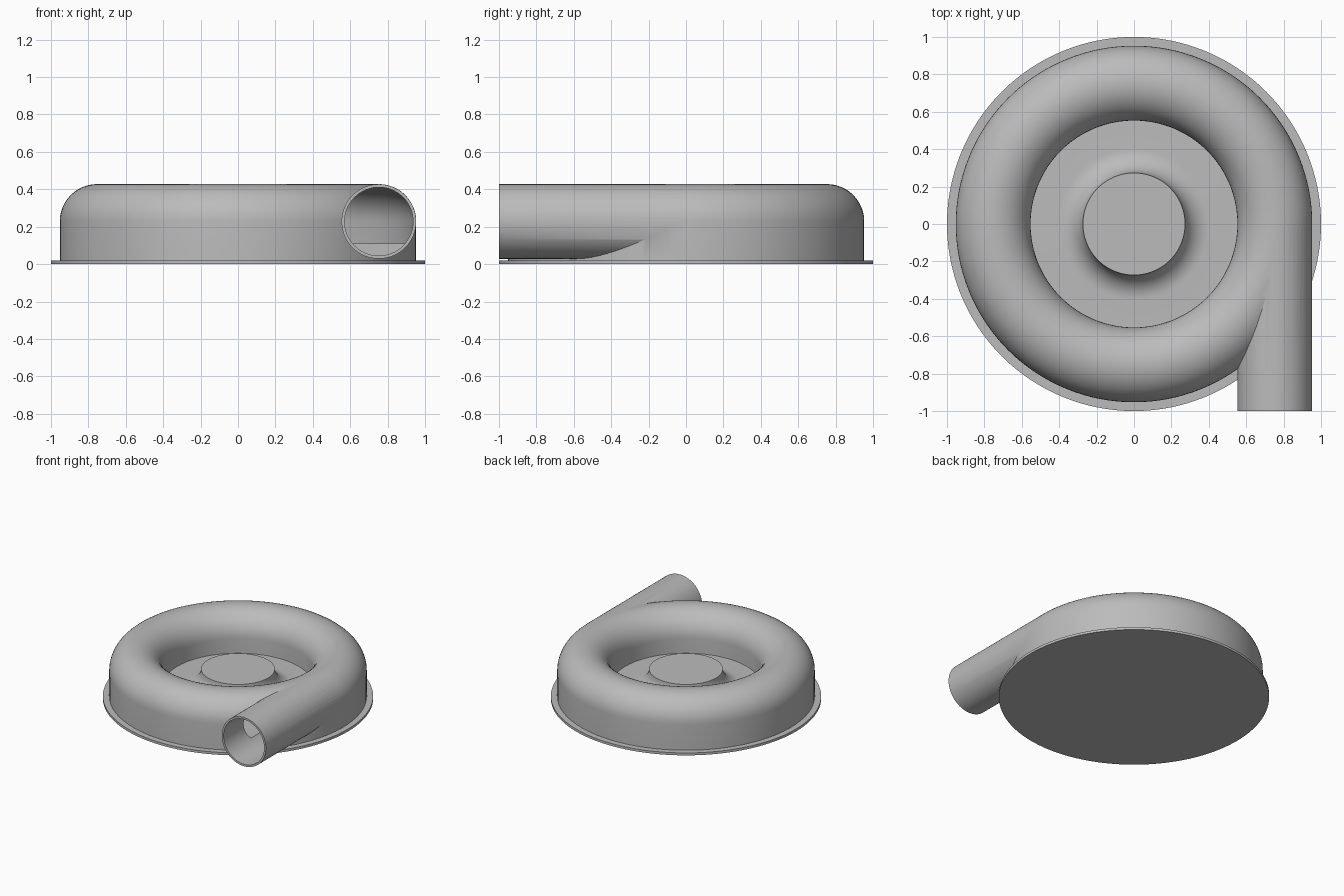
import bpy
import bmesh
from math import sin, cos, pi, radians
from mathutils import Matrix, Vector

cube = bpy.data.objects.get("Cube")
if cube:
    bpy.data.objects.remove(cube)

grey = bpy.data.materials.new("cast grey")
grey.use_nodes = True
grey.diffuse_color = (0.5, 0.5, 0.5, 1)
grey.node_tree.nodes["Principled BSDF"].inputs["Base Color"].default_value = (0.5, 0.5, 0.5, 1)

TUBE_R, TUBE_X, TUBE_Z = 0.2, 0.753, 0.228   # scroll tube section
WALL, FLOOR, PLATE = 0.016, 0.11, 0.02


def finish(name, bm):
    bmesh.ops.remove_doubles(bm, verts=bm.verts, dist=1e-5)
    bmesh.ops.recalc_face_normals(bm, faces=bm.faces)
    mesh = bpy.data.meshes.new(name)
    bm.to_mesh(mesh)
    bm.free()
    mesh.materials.append(grey)
    obj = bpy.data.objects.new(name, mesh)
    bpy.context.collection.objects.link(obj)
    return obj


def lathe(name, profile, closed=False, steps=128):
    """Spin an (r, z) profile around the vertical axis."""
    bm = bmesh.new()
    verts = [bm.verts.new((r, 0, z)) for r, z in profile]
    edges = [bm.edges.new(pair) for pair in zip(verts, verts[1:])]
    if closed:
        edges.append(bm.edges.new((verts[-1], verts[0])))
    bmesh.ops.spin(bm, geom=verts + edges, cent=(0, 0, 0), axis=(0, 0, 1),
                   angle=2 * pi, steps=steps, use_duplicate=False)
    return finish(name, bm)


def arch(radius, bottom):
    """Ring section: straight sides under a half round."""
    arc = [(TUBE_X + radius * cos(pi * i / 24), TUBE_Z + radius * sin(pi * i / 24))
           for i in range(25)]
    return [(TUBE_X + radius, bottom)] + arc + [(TUBE_X - radius, bottom)]


def pipe(name, radius, y0, y1):
    bm = bmesh.new()
    place = Matrix.Translation(Vector((TUBE_X, (y0 + y1) / 2, TUBE_Z)))
    bmesh.ops.create_cone(bm, cap_ends=True, segments=64, radius1=radius, radius2=radius,
                          depth=y1 - y0, matrix=place @ Matrix.Rotation(pi / 2, 4, "X"))
    return finish(name, bm)


def combine(target, tool, operation):
    mod = target.modifiers.new(operation.lower(), "BOOLEAN")
    mod.operation, mod.object, mod.solver = operation, tool, "EXACT"
    bpy.context.view_layer.objects.active = target
    bpy.ops.object.modifier_apply(modifier=mod.name)
    bpy.data.objects.remove(tool)


# Base plate
base = lathe("base_plate", [(0, 0), (1, 0), (1, PLATE), (0, PLATE)])

# Scroll casing with tangential outlet, hollowed out
casing = lathe("scroll_casing", arch(TUBE_R, PLATE - 0.005), closed=True)
combine(casing, pipe("outlet_pipe", TUBE_R - 0.0007, -1, 0.01), "UNION")
combine(casing, lathe("cavity", arch(TUBE_R - WALL, FLOOR), closed=True), "DIFFERENCE")
combine(casing, pipe("bore", TUBE_R - WALL - 0.001, -1.1, 0), "DIFFERENCE")

# Central floor with flared hub
HUB_R, HUB_Z = 0.273, 0.24
flare = HUB_Z - FLOOR
curve = [(HUB_R + flare * (1 - cos(a)), HUB_Z - flare * sin(a))
         for a in [pi / 2 * i / 12 for i in range(13)]]
hub = lathe("flared_hub", [(0, HUB_Z)] + curve + [(0.56, FLOOR), (0.56, PLATE - 0.005), (0, PLATE - 0.005)])

# Smooth shading with crisp edges
bpy.ops.object.select_all(action="DESELECT")
for obj in (base, casing, hub):
    obj.select_set(True)
bpy.context.view_layer.objects.active = casing
bpy.ops.object.shade_smooth_by_angle(angle=radians(30))
